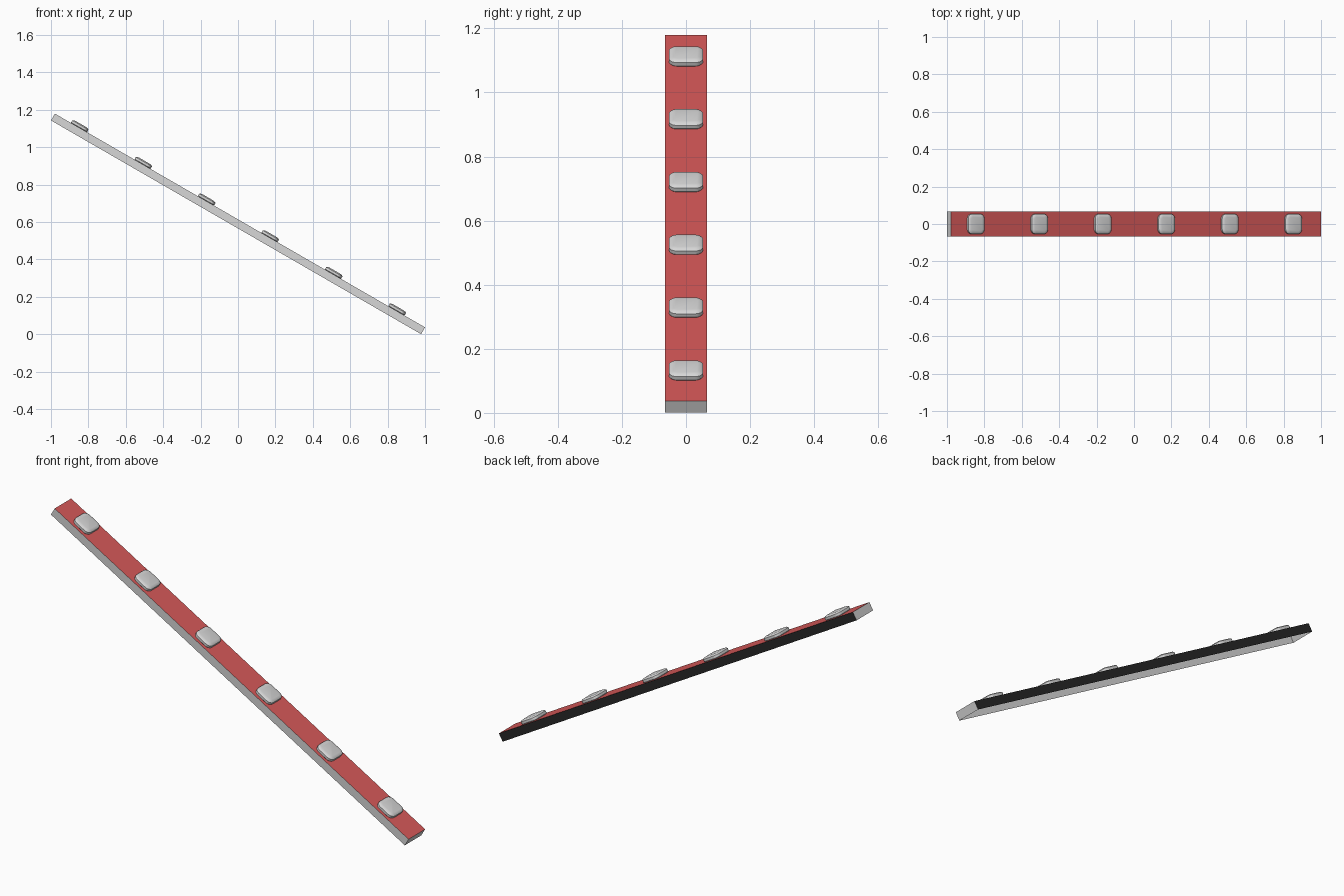
import bpy, bmesh, math
from mathutils import Matrix

cube = bpy.data.objects.get("Cube")
if cube:
    bpy.data.objects.remove(cube, do_unlink=True)


def material(name, rgb):
    m = bpy.data.materials.new(name)
    m.use_nodes = True
    m.diffuse_color = (*rgb, 1)
    m.node_tree.nodes["Principled BSDF"].inputs["Base Color"].default_value = (*rgb, 1)
    return m


GREY = material("light grey", (0.68, 0.68, 0.68))
RED = material("soft red", (0.68, 0.1, 0.1))
BLACK = material("near black", (0.02, 0.02, 0.02))

LENGTH, WIDTH, THICK = 2.285, 0.132, 0.042
SLOPE = math.radians(30)
# Sloping frame: local x runs down the bar, local z points out of its top
FRAME = Matrix.Translation((0, 0, 0.59)) @ Matrix.Rotation(SLOPE, 4, 'Y')


def finish(bm, name, mats):
    mesh = bpy.data.meshes.new(name)
    bm.to_mesh(mesh)
    bm.free()
    for m in mats:
        mesh.materials.append(m)
    obj = bpy.data.objects.new(name, mesh)
    bpy.context.collection.objects.link(obj)
    obj.matrix_world = FRAME
    return obj


def rounded_ring(bm, centre_x, inset, z):
    """Rounded rectangle of vertices, counter-clockwise from above."""
    radius = PAD_CORNER - inset
    verts = []
    for quarter, (sx, sy) in enumerate([(1, 1), (-1, 1), (-1, -1), (1, -1)]):
        for step in range(CORNER_STEPS + 1):
            a = math.pi / 2 * (quarter + step / CORNER_STEPS)
            verts.append(bm.verts.new((
                centre_x + sx * (PAD_L / 2 - PAD_CORNER) + radius * math.cos(a),
                sy * (PAD_W / 2 - PAD_CORNER) + radius * math.sin(a), z)))
    return verts


# Bar: an open-bottomed channel with red top, black back and grey elsewhere
bm = bmesh.new()
bmesh.ops.create_cube(bm, size=1)
bmesh.ops.scale(bm, vec=(LENGTH, WIDTH, THICK), verts=bm.verts)
bm.normal_update()
for f in bm.faces:
    f.material_index = 1 if f.normal.z > 0.9 else 2 if f.normal.y > 0.9 else 0
underside = [f for f in bm.faces if f.normal.z < -0.9]
bmesh.ops.delete(bm, geom=underside, context='FACES')
finish(bm, "bar", [GREY, RED, BLACK])

# Six rounded pads: tucked base, upright side, softly crowned top
PAD_L, PAD_W, PAD_CORNER, CORNER_STEPS = 0.1, 0.106, 0.025, 6
PROFILE = [(0.003, 0), (0, 0.003), (0, 0.015), (0.005, 0.019), (0.016, 0.0215)]
for i in range(6):
    x = (i - 2.5) * 0.392 - 0.014
    bm = bmesh.new()
    rings = [rounded_ring(bm, x, inset, THICK / 2 + z) for inset, z in PROFILE]
    for low, high in zip(rings, rings[1:]):
        for k in range(len(low)):
            n = (k + 1) % len(low)
            bm.faces.new((low[k], low[n], high[n], high[k]))
    bm.faces.new(rings[-1])
    pad = finish(bm, f"pad_{i + 1}", [GREY])
    bpy.ops.object.select_all(action='DESELECT')
    pad.select_set(True)
    bpy.context.view_layer.objects.active = pad
    bpy.ops.object.shade_smooth_by_angle(angle=math.radians(42))
